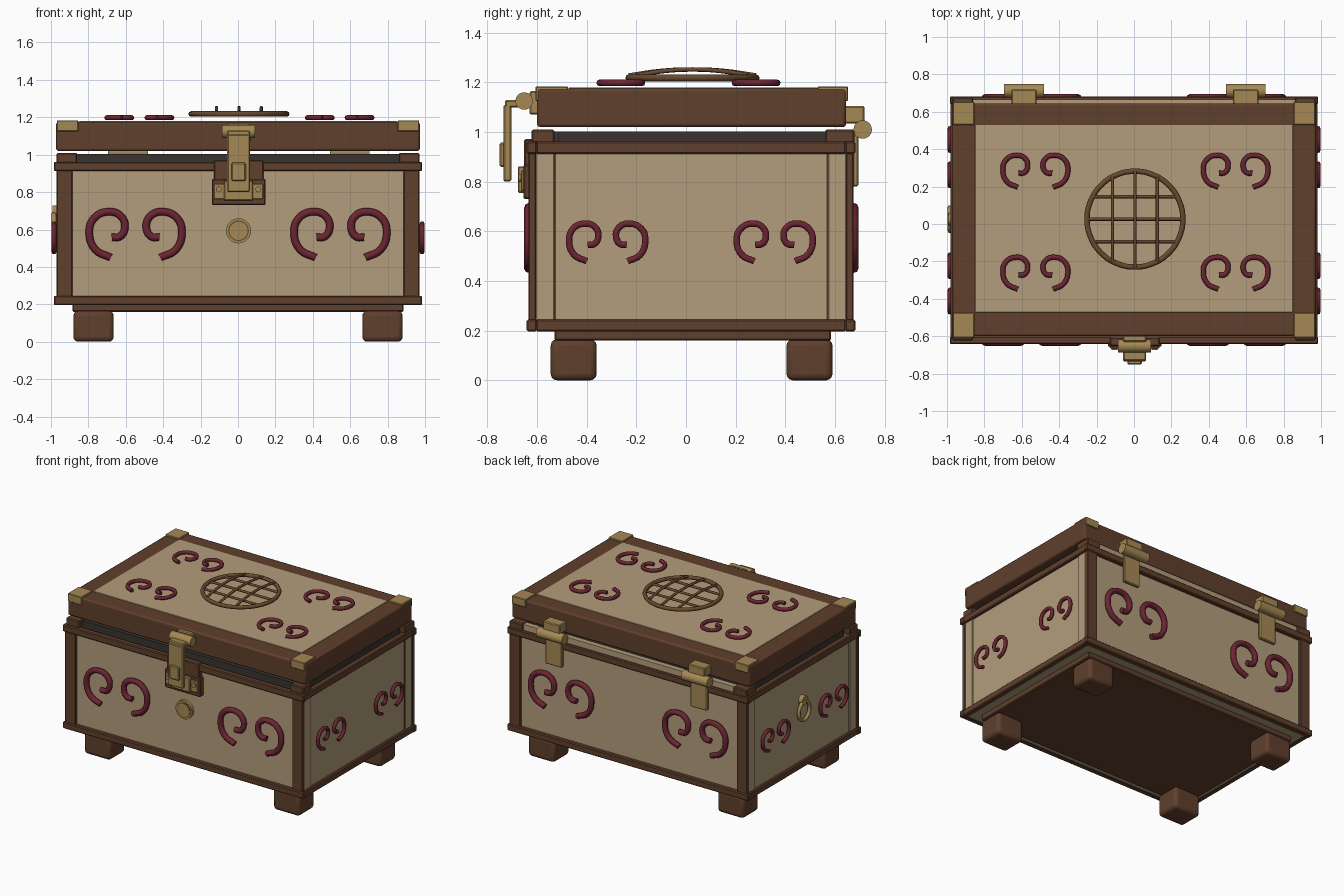
import bpy, math
from mathutils import Vector, Matrix

if "Cube" in bpy.data.objects:
    bpy.data.objects.remove(bpy.data.objects["Cube"])


def mat(name, rgb):
    m = bpy.data.materials.new(name)
    m.diffuse_color = (*rgb, 1)
    m.use_nodes = True
    m.node_tree.nodes["Principled BSDF"].inputs["Base Color"].default_value = m.diffuse_color
    return m


TAN = mat("tan_panel", (0.45, 0.34, 0.20))
BROWN = mat("brown_wood", (0.117, 0.050, 0.025))
GOLD = mat("brass", (0.38, 0.25, 0.09))
RED = mat("wine_red", (0.15, 0.018, 0.032))
DARK = mat("dark_liner", (0.042, 0.034, 0.030))
BRONZE = mat("bronze_lattice", (0.14, 0.068, 0.028))
CY = 0.02  # middle of the body in depth


def box(name, x, y, z, m, bevel=0.006, seg=1):
    """Box from (min, max) ranges with softened edges."""
    bpy.ops.mesh.primitive_cube_add(size=1)
    o = bpy.context.object
    o.name = name
    for v in o.data.vertices:
        v.co = [(r[0] + r[1]) / 2 + c * (r[1] - r[0]) for r, c in zip((x, y, z), v.co)]
    o.data.materials.append(m)
    if bevel:
        b = o.modifiers.new("soft_edges", 'BEVEL')
        b.width, b.segments = bevel, seg
        if seg > 1:
            bpy.ops.object.shade_smooth_by_angle(angle=math.radians(35))
    return o


def cyl(name, loc, axis, r, length, m, sides=24):
    rot = {'X': (0, math.pi / 2, 0), 'Y': (math.pi / 2, 0, 0), 'Z': (0, 0, 0)}[axis]
    bpy.ops.mesh.primitive_cylinder_add(vertices=sides, radius=r, depth=length, location=loc, rotation=rot)
    o = bpy.context.object
    o.name = name
    o.data.materials.append(m)
    bpy.ops.object.shade_smooth_by_angle(angle=math.radians(35))
    return o


def tube(name, pts, r, m, cyclic=False):
    """Round rod following a smooth path."""
    cu = bpy.data.curves.new(name, 'CURVE')
    cu.dimensions = '3D'
    cu.bevel_depth, cu.bevel_resolution, cu.resolution_u = r, 2, 5
    cu.use_fill_caps = True
    s = cu.splines.new('BEZIER')
    s.bezier_points.add(len(pts) - 1)
    for bp, p in zip(s.bezier_points, pts):
        bp.co = p
        bp.handle_left_type = bp.handle_right_type = 'AUTO'
    s.use_cyclic_u = cyclic
    cu.materials.append(m)
    o = bpy.data.objects.new(name, cu)
    bpy.context.collection.objects.link(o)
    bpy.ops.object.select_all(action='DESELECT')
    o.select_set(True)
    bpy.context.view_layer.objects.active = o
    bpy.ops.object.convert(target='MESH')
    bpy.ops.object.shade_smooth_by_angle(angle=math.radians(50))


# Body, floor plinth and liner
box("body", (-0.96, 0.96), (-0.615, 0.655), (0.2, 0.95), TAN, 0)
box("plinth", (-0.885, 0.885), (-0.53, 0.585), (0.16, 0.205), BROWN)
box("liner", (-0.93, 0.93), (-0.515, 0.56), (0.94, 1.003), DARK, 0)
box("front_liner", (-0.87, 0.87), (-0.585, -0.51), (0.94, 1.003), DARK, 0)
box("back_lip", (-0.87, 0.87), (0.625, 0.665), (0.94, 1.005), TAN, 0)

# Feet
for sx in (-1, 1):
    for y in ((-0.545, -0.36), (0.405, 0.59)):
        box("foot", sorted((sx * 0.665, sx * 0.88)), y, (0, 0.165), BROWN, 0.025, 3)

# Rails round the bottom and the top of the body
for z in ((0.197, 0.245), (0.912, 0.962)):
    box("front_rail", (-0.985, 0.985), (-0.642, -0.6), z, BROWN)
    box("back_rail", (-0.985, 0.985), (0.64, 0.682), z, BROWN)
    for sx in (-1, 1):
        box("side_rail", sorted((sx * 0.94, sx * 0.98)), (-0.605, 0.645), z, BROWN)

for sx in (-1, 1):
    # Corner posts and corner blocks under the lid
    xr = sorted((sx * 0.885, sx * 0.97))
    for y, yb in (((-0.634, -0.605), (-0.622, -0.53)), ((0.645, 0.675), (0.56, 0.678))):
        box("corner_post", xr, y, (0.23, 0.93), BROWN, 0.004)
        box("corner_block", sorted((sx * 0.86, sx * 0.97)), yb, (0.955, 1.01), BROWN)
    # Side strips with a dark groove beside the side panel
    for y, g in (((-0.605, -0.53), -0.527), ((0.573, 0.645), 0.57)):
        box("side_strip", sorted((sx * 0.95, sx * 0.966)), y, (0.24, 0.92), TAN, 0.003)
        box("side_groove", sorted((sx * 0.957, sx * 0.962)), (g - 0.003, g + 0.003), (0.24, 0.92), BROWN, 0)

# Lid with top panel and brass corners
box("lid", (-0.972, 0.972), (-0.6, 0.645), (1.02, 1.175), BROWN, 0.012, 2)
box("lid_panel", (-0.85, 0.85), (-0.472, 0.53), (1.17, 1.179), TAN, 0.002)
for sx in (-1, 1):
    for y in ((-0.607, -0.475), (0.53, 0.653)):
        box("lid_corner", sorted((sx * 0.853, sx * 0.968)), y, (1.125, 1.184), GOLD, 0.004)

# Scroll ornaments, in mirrored pairs
SCROLL = [(0.02, -0.13), (-0.062, -0.088), (-0.095, 0), (-0.07, 0.08), (0.01, 0.115),
          (0.075, 0.09), (0.095, 0.03), (0.068, -0.018), (0.025, -0.022)]


def scrolls(name, centres, v0, size, r, place):
    for i, u0 in enumerate(centres):
        flip = -1 if i % 2 else 1
        tube(name, [place(u0 + flip * u * size, v0 + v * size) for u, v in SCROLL], r, RED)


ends = (-0.70, -0.395, 0.395, 0.70)
sides = (-0.432, -0.243, 0.243, 0.432)
tops = (-0.635, -0.42, 0.437, 0.65)
scrolls("front_scroll", ends, 0.58, 1, 0.02, lambda u, v: (u, -0.632, v))
scrolls("back_scroll", ends, 0.58, 1, 0.02, lambda u, v: (-u, 0.675, v))
scrolls("right_scroll", sides, 0.56, 0.62, 0.013, lambda u, v: (0.984, CY + u, v))
scrolls("left_scroll", sides, 0.56, 0.62, 0.013, lambda u, v: (-0.984, CY - u, v))
for v0 in (0.287, -0.258):
    scrolls("lid_scroll", tops, v0, 0.7, 0.0135, lambda u, v: (u, v, 1.198))

# Round lattice on the lid
CX, CYM, R = 0.005, 0.026, 0.256
ring = [(CX + R * math.cos(a), CYM + R * math.sin(a), 1.218) for a in (i * math.pi / 8 for i in range(16))]
tube("lattice_ring", ring, 0.0145, BRONZE, True)
for d in (-0.12, 0, 0.12):
    h = math.sqrt(R * R - d * d)
    tube("lattice_cross_bar", [(CX + t * h, CYM + d, 1.222) for t in (-1, 0, 1)], 0.009, BRONZE)
    tube("lattice_arched_bar", [(CX + d, CYM + t * h, 1.252 - 0.024 * t * t) for t in (-1, -0.5, 0, 0.5, 1)], 0.009, BRONZE)

# Keyhole boss
cyl("keyhole_rim", (0.003, -0.622, 0.593), 'Y', 0.067, 0.03, GOLD, 28)
cyl("keyhole_groove", (0.003, -0.6365, 0.593), 'Y', 0.055, 0.004, BRONZE, 28)
cyl("keyhole_disc", (0.003, -0.637, 0.593), 'Y', 0.049, 0.008, GOLD, 28)

# Front latch: wooden backing, staple plate, hasp
box("latch_backing", (-0.14, 0.148), (-0.655, -0.605), (0.73, 0.87), BROWN)
box("latch_backing_top", (-0.128, 0.136), (-0.652, -0.605), (0.85, 0.972), BROWN)
box("staple_plate", (-0.13, 0.136), (-0.665, -0.65), (0.762, 0.845), GOLD, 0.004)
box("staple", (-0.075, 0.08), (-0.677, -0.65), (0.755, 0.862), GOLD, 0.005)
for x in (-0.103, 0.109):
    cyl("latch_screw", (x, -0.668, 0.815), 'Y', 0.016, 0.012, GOLD, 12)
box("hasp", (-0.058, 0.064), (-0.735, -0.704), (0.80, 1.11), GOLD)
box("hasp_arm", (-0.058, 0.064), (-0.73, -0.65), (1.098, 1.13), GOLD)
box("hasp_button", (-0.036, 0.042), (-0.752, -0.73), (0.86, 0.957), GOLD)
cyl("hasp_barrel", (0.003, -0.652, 1.125), 'X', 0.035, 0.175, GOLD)
box("hasp_mount", (-0.06, 0.066), (-0.63, -0.595), (1.07, 1.165), GOLD)

# Back hinges
for x in (-0.588, 0.597):
    box("hinge_upper_leaf", (x - 0.068, x + 0.068), (0.635, 0.72), (1.035, 1.105), GOLD)
    cyl("hinge_barrel", (x, 0.712, 1.01), 'X', 0.037, 0.212, GOLD)
    box("hinge_lower_leaf", (x - 0.068, x + 0.068), (0.67, 0.694), (0.78, 0.99), GOLD)

# Drop ring on the left side
cyl("ring_knob", (-0.975, 0.026, 0.695), 'X', 0.034, 0.036, GOLD, 16)
loop = [(-0.984, 0.026 + 0.062 * math.cos(a), 0.618 + 0.068 * math.sin(a)) for a in (i * math.pi / 4 for i in range(8))]
tube("drop_ring", loop, 0.0125, GOLD, True)
